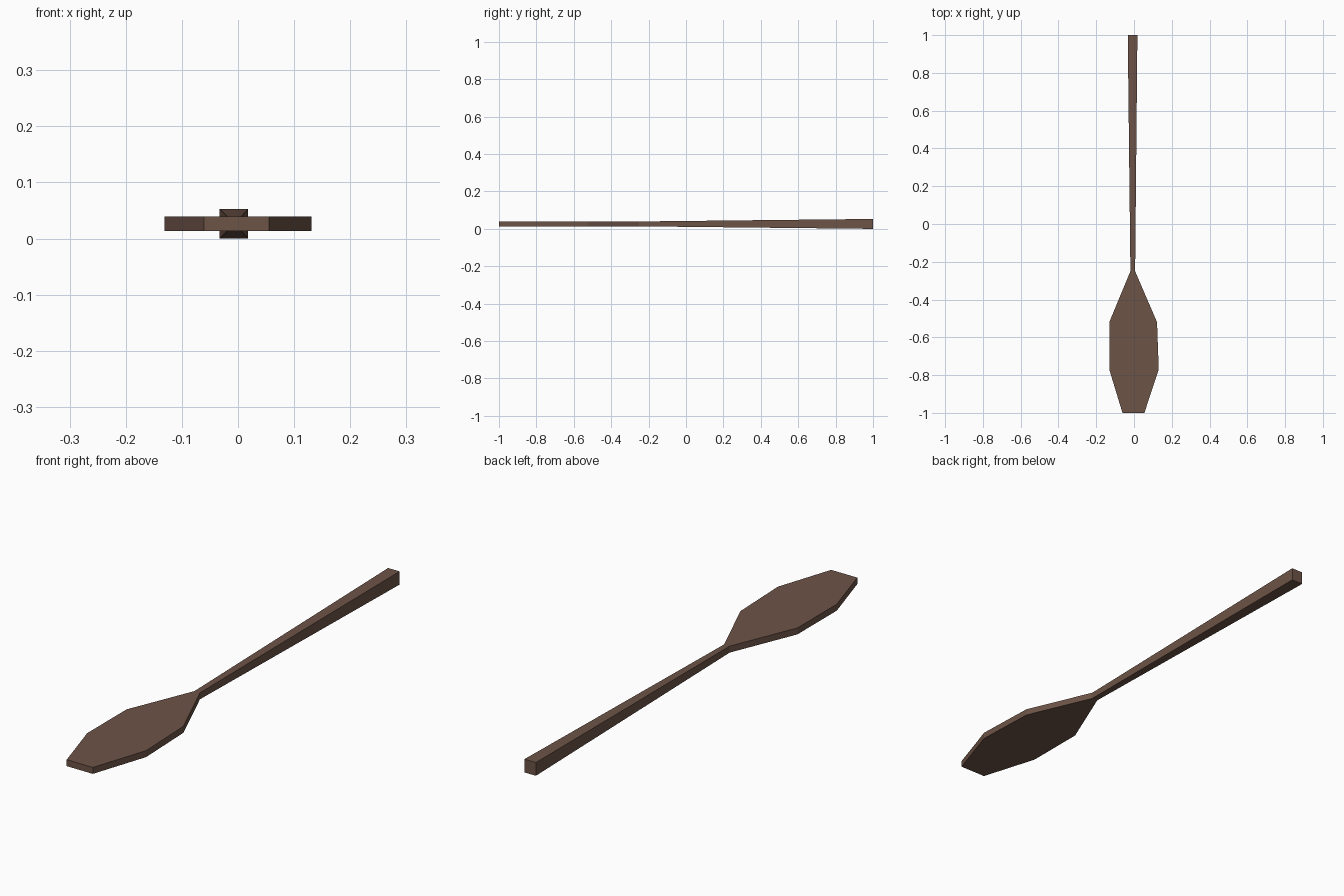
import bpy, bmesh

if "Cube" in bpy.data.objects:
    bpy.data.objects.remove(bpy.data.objects["Cube"])

wood = bpy.data.materials.new("brown_wood")
wood.diffuse_color = (0.153, 0.087, 0.063, 1)
wood.use_nodes = True
wood.node_tree.nodes["Principled BSDF"].inputs["Base Color"].default_value = wood.diffuse_color

MID_Z = 0.0265
# cross-sections along the paddle: y, left x, right x, half thickness
SECTIONS = [
    (-1.00, -0.061, 0.055, 0.013),   # blade tip
    (-0.77, -0.131, 0.131, 0.013),   # widest part of blade
    (-0.52, -0.131, 0.122, 0.013),   # blade shoulder
    (-0.25, -0.019, 0.006, 0.013),   # neck
    (1.00, -0.033, 0.018, 0.0265),   # handle end
]

# loft one closed skin through all rectangular sections
bm = bmesh.new()
rings = []
for y, left, right, h in SECTIONS:
    corners = [(left, -h), (right, -h), (right, h), (left, h)]
    rings.append([bm.verts.new((x, y, MID_Z + z)) for x, z in corners])
for a, b in zip(rings, rings[1:]):
    for i in range(4):
        j = (i + 1) % 4
        bm.faces.new((a[i], a[j], b[j], b[i]))
bm.faces.new(rings[0])
bm.faces.new(rings[-1])
bmesh.ops.recalc_face_normals(bm, faces=bm.faces)

mesh = bpy.data.meshes.new("paddle")
bm.to_mesh(mesh)
bm.free()
mesh.materials.append(wood)
paddle = bpy.data.objects.new("paddle", mesh)
bpy.context.collection.objects.link(paddle)
